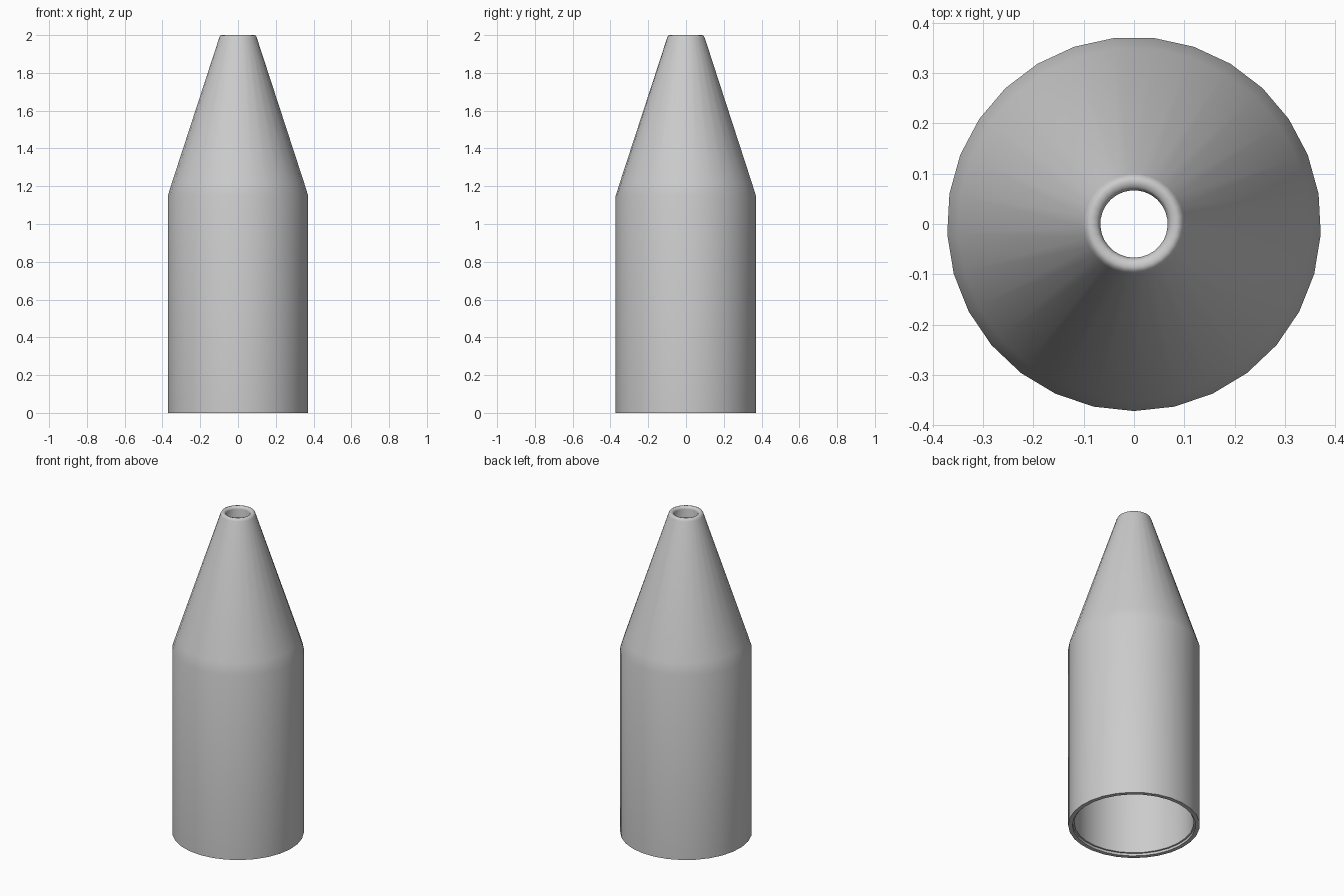
import bpy, bmesh
from math import sin, cos, pi, radians

if "Cube" in bpy.data.objects:
    bpy.data.objects.remove(bpy.data.objects["Cube"])

SIDES = 29

# Single grey material
grey = bpy.data.materials.new("plain grey")
grey.use_nodes = True
colour = (0.6, 0.6, 0.6, 1)
grey.diffuse_color = colour
grey.node_tree.nodes["Principled BSDF"].inputs["Base Color"].default_value = colour


def revolve(name, profile):
    """Spin a closed (radius, height) profile about z, one corner facing the front."""
    bm = bmesh.new()
    rings = []
    for i in range(SIDES):
        a = 2 * pi * i / SIDES - pi / 2
        rings.append([bm.verts.new((r * cos(a), r * sin(a), z)) for r, z in profile])
    count = len(profile)
    for i, ring in enumerate(rings):
        after = rings[(i + 1) % SIDES]
        for j in range(count):
            k = (j + 1) % count
            bm.faces.new((ring[j], after[j], after[k], ring[k]))
    bmesh.ops.recalc_face_normals(bm, faces=bm.faces)
    mesh = bpy.data.meshes.new(name)
    bm.to_mesh(mesh)
    bm.free()
    mesh.materials.append(grey)
    obj = bpy.data.objects.new(name, mesh)
    bpy.context.collection.objects.link(obj)
    return obj


# Hollow shell: straight body, soft shoulder, tapered nozzle with rounded lip
shell = revolve("nozzle_shell", [
    (0.372, 0), (0.372, 1.15), (0.35, 1.22),
    (0.1, 1.985), (0.094, 1.997), (0.086, 2), (0.074, 1.997), (0.067, 1.985),
    (0.338, 1.15), (0.338, 0.015), (0.348, 0.015), (0.348, 0),
])

# Smooth sides, crisp bottom rim
bpy.ops.object.select_all(action="DESELECT")
shell.select_set(True)
bpy.context.view_layer.objects.active = shell
bpy.ops.object.shade_smooth_by_angle(angle=radians(50))
